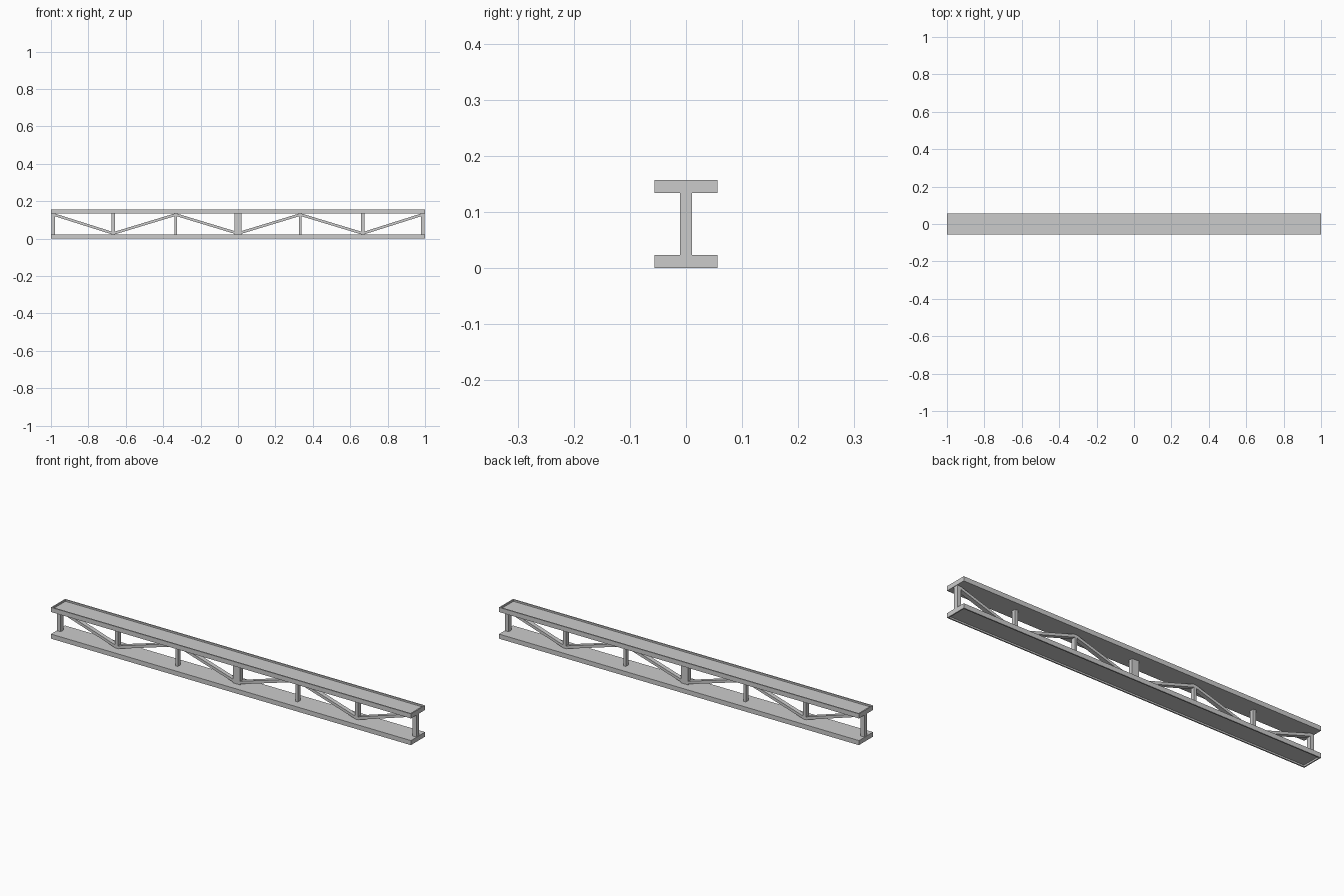
import bpy, bmesh
from mathutils import Vector

if "Cube" in bpy.data.objects:
    bpy.data.objects.remove(bpy.data.objects["Cube"])

L, W, H, T = 2.0, 0.112, 0.157, 0.023   # length, chord width, height, chord thickness
WEB = 0.0215                            # web member depth in y
RIM, RECESS = 0.009, 0.008              # lip around the chord's outer face


def finish(name, bm):
    bmesh.ops.recalc_face_normals(bm, faces=bm.faces)
    mesh = bpy.data.meshes.new(name)
    bm.to_mesh(mesh)
    bm.free()
    obj = bpy.data.objects.new(name, mesh)
    bpy.context.collection.objects.link(obj)
    return obj


def chord(name, z, side):
    # slab whose outer face (top or bottom) is sunk inside a thin rim
    bm = bmesh.new()
    bmesh.ops.create_cube(bm, size=1)
    bmesh.ops.scale(bm, vec=(L, W, T), verts=bm.verts)
    bm.normal_update()
    outer = [f for f in bm.faces if f.normal.z * side > 0.9]
    bmesh.ops.inset_region(bm, faces=outer, thickness=RIM)
    floor = bmesh.ops.extrude_face_region(bm, geom=outer)
    verts = [v for v in floor["geom"] if isinstance(v, bmesh.types.BMVert)]
    bmesh.ops.delete(bm, geom=outer, context="FACES")
    bmesh.ops.translate(bm, vec=(0, 0, -side * RECESS), verts=verts)
    bmesh.ops.translate(bm, vec=(0, 0, z), verts=bm.verts)
    return finish(name, bm)


def member(name, profile):
    # extrude an x/z outline through the web depth
    bm = bmesh.new()
    face = bm.faces.new([bm.verts.new((x, -WEB / 2, z)) for x, z in profile])
    ext = bmesh.ops.extrude_face_region(bm, geom=[face])
    verts = [v for v in ext["geom"] if isinstance(v, bmesh.types.BMVert)]
    bmesh.ops.translate(bm, vec=(0, WEB, 0), verts=verts)
    return finish(name, bm)


def post(name, x, w):
    a, b = T - 0.002, H - T + 0.002
    member(name, [(x - w / 2, a), (x + w / 2, a), (x + w / 2, b), (x - w / 2, b)])


def diagonal(name, x0, z0, x1, z1, w=0.014):
    p, q = Vector((x0, z0)), Vector((x1, z1))
    d = (q - p).normalized()
    n = Vector((-d.y, d.x)) * w / 2
    member(name, [p - n, q - n, q + n, p + n])


# Chords
chord("bottom_chord", T / 2, -1)
chord("top_chord", H - T / 2, 1)

# Posts
post("centre_post", 0, 0.038)
for side, tag in ((-1, "left"), (1, "right")):
    post(f"{tag}_inner_post", side / 3, 0.013)
    post(f"{tag}_outer_post", side * 2 / 3, 0.017)
    post(f"{tag}_end_post", side * 0.988, 0.02)

    # Zigzag diagonals
    lo, hi = T + 0.005, H - T - 0.005
    nodes = [(0, lo), (1 / 3, hi), (2 / 3, lo), (0.985, hi)]
    for i, (a, b) in enumerate(zip(nodes, nodes[1:])):
        diagonal(f"{tag}_diagonal_{i + 1}", side * a[0], a[1], side * b[0], b[1])
